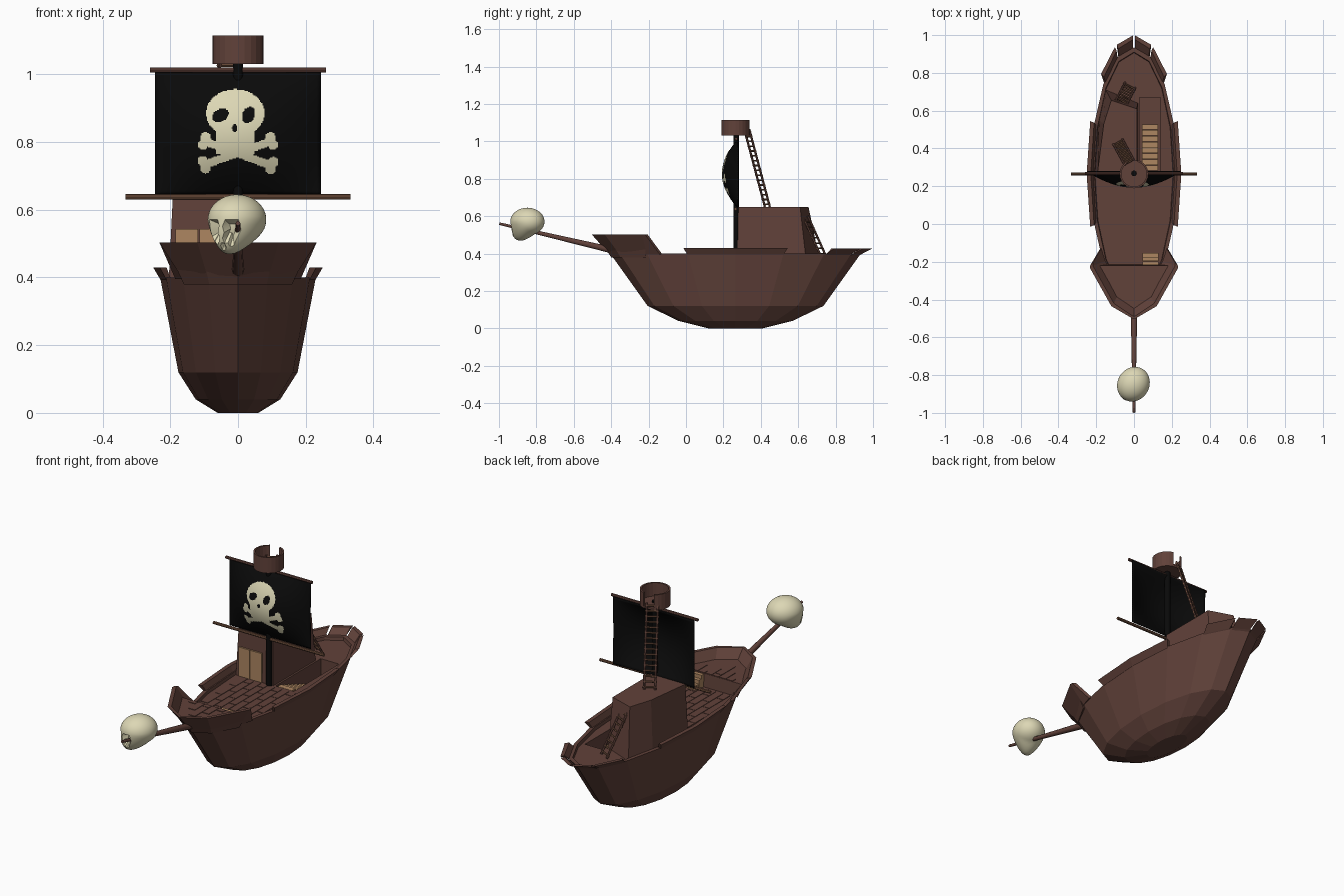
import bpy, bmesh, math
from mathutils import Vector, Matrix

if "Cube" in bpy.data.objects:
    bpy.data.objects.remove(bpy.data.objects["Cube"])

def material(name, rgb):
    m = bpy.data.materials.new(name)
    m.diffuse_color = (*rgb, 1)
    m.use_nodes = True
    m.node_tree.nodes["Principled BSDF"].inputs["Base Color"].default_value = m.diffuse_color
    return m

WOOD = material("dark_wood", (.12, .054, .042))
POLE = material("pole_wood", (.16, .078, .045))
TAN = material("tan_wood", (.42, .24, .12))
BLACK = material("black_cloth", (.003, .003, .003))
BONE = material("bone", (.72, .68, .46))

def mesh(name, verts, faces, mat, fix=True, smooth=None):
    me = bpy.data.meshes.new(name)
    me.from_pydata([tuple(v) for v in verts], [], faces)
    if fix:
        bm = bmesh.new()
        bm.from_mesh(me)
        bmesh.ops.recalc_face_normals(bm, faces=bm.faces)
        bm.to_mesh(me)
        bm.free()
    me.materials.append(mat)
    ob = bpy.data.objects.new(name, me)
    bpy.context.collection.objects.link(ob)
    if smooth:
        bpy.context.view_layer.objects.active = ob
        ob.select_set(True)
        bpy.ops.object.shade_smooth_by_angle(angle=math.radians(smooth))
        ob.select_set(False)
    return ob

def prism_data(parts):
    """Several prisms, each (bottom points, top points), as one vertex and face list."""
    vs, fs = [], []
    for bot, top in parts:
        o, n = len(vs), len(bot)
        vs += list(bot) + list(top)
        fs += [[o + i for i in range(n)][::-1], [o + n + i for i in range(n)]]
        fs += [[o + i, o + (i + 1) % n, o + n + (i + 1) % n, o + n + i] for i in range(n)]
    return vs, fs

def prisms(name, parts, mat, **k):
    return mesh(name, *prism_data(parts), mat, **k)

def box(x0, x1, y0, y1, z0, z1):
    c = [(x0, y0), (x1, y0), (x1, y1), (x0, y1)]
    return [(*p, z0) for p in c], [(*p, z1) for p in c]

def rod(a, b, r0, r1=None, n=8):
    a, b = Vector(a), Vector(b)
    q = (b - a).to_track_quat('Z', 'Y')
    ring = lambda c, r: [c + q @ Vector((r * math.cos(t), r * math.sin(t), 0))
                         for t in (2 * math.pi * i / n for i in range(n))]
    return ring(a, r0), ring(b, r0 if r1 is None else r1)

# ---- hull: elliptical 16-sided rings ----
CY, N = .265, 16
def ell(deg, rx, ry, z):
    t = math.radians(deg)
    return Vector((rx * math.cos(t), CY + ry * math.sin(t), z))

RX, RY = .23, .67
rings = [(.06, .145, 0), (.125, .305, .04), (.176, .47, .12), (RX, RY, .40),
         (.21, .645, .40), (.205, .64, .375)]
verts = [ell(360 * i / N, *r) for r in rings for i in range(N)]
faces = [list(range(N))[::-1]]
for k in range(len(rings) - 1):
    faces += [[k * N + i, k * N + (i + 1) % N, (k + 1) * N + (i + 1) % N, (k + 1) * N + i] for i in range(N)]
mesh("hull", verts, faces, WOOD, fix=False)

# ---- main deck with a hatch opening ----
HX0, HX1, HY0, HY1 = .03, .14, .28, .67
deck = mesh("main_deck", [ell(360 * i / N, .21, .645, .383) for i in range(N)], [list(range(N))], WOOD, fix=False)
bm = bmesh.new()
bm.from_mesh(deck.data)
for co, no in (((HX0, 0, 0), (1, 0, 0)), ((HX1, 0, 0), (1, 0, 0)), ((0, HY0, 0), (0, 1, 0)), ((0, HY1, 0), (0, 1, 0))):
    bmesh.ops.bisect_plane(bm, geom=bm.verts[:] + bm.edges[:] + bm.faces[:], plane_co=co, plane_no=no)
hole = [f for f in bm.faces if HX0 < f.calc_center_median().x < HX1 and HY0 < f.calc_center_median().y < HY1]
bmesh.ops.delete(bm, geom=hole, context='FACES')
bm.to_mesh(deck.data)
bm.free()

# stairwell lining (faces look inward) and stairs going down
vs, fs = prism_data([box(HX0, HX1, HY0, HY1, .29, .383)])
mesh("stairwell", vs, [f[::-1] for i, f in enumerate(fs) if i != 1], WOOD, fix=False)
prisms("hatch_stairs", [box(.042, .128, .282 + .031 * i, .311 + .031 * i, .292, .383 - .011 * i)
                        for i in range(8)], TAN)

# ---- deck planks, staggered ----
def planks(name, y0, y1, z, half):
    parts = []
    for r in range(-5, 5):
        y = y0 - (r % 2) * .06
        while y < y1:
            a, b = max(y, y0), min(y + .118, y1)
            x0, x1 = r * .042 + .0015, (r + 1) * .042 - .0015
            if b - a > .02 and max(abs(x0), abs(x1)) < min(half(a), half(b)):
                parts.append(box(x0, x1, a, b, z - .002, z + .003))
            y += .121
    prisms(name, parts, WOOD)

planks("main_deck_planks", -.2, .262, .383, lambda y: .205 * math.sqrt(1 - ((y - CY) / .64) ** 2) - .002)
planks("fore_deck_planks", -.43, -.222, .455, lambda y: .18 * min(1, (y + .45) / .2))

# ---- bulwark blocks along the sides and stern ----
def bulwark(a0, a1, s, z1):
    t = .022
    lo = [ell(a0, RX, RY, .395), ell(a1, RX, RY, .395), ell(a1, RX - t, RY - t, .38), ell(a0, RX - t, RY - t, .38)]
    hi = [ell(a0, RX * s, RY * s, z1), ell(a1, RX * s, RY * s, z1),
          ell(a1, RX * s - t, RY * s - t, z1), ell(a0, RX * s - t, RY * s - t, z1)]
    return lo, hi

side = [bulwark(a, a + 22.5, 1.09, .43) for a in (-22.5, 0, 157.5, 180)]
prisms("side_bulwarks", side, WOOD)
prisms("stern_bulwarks", [bulwark(a + 1.2, a + 21.3, 1.095, .428) for a in (45, 67.5, 90, 112.5)], WOOD)

# ---- forecastle: flared bow wall and raised deck ----
low = [(0, -.408), (.088, -.355), (.163, -.21), (.185, -.14)]
top = [(0, -.505), (.12, -.435), (.232, -.235), (.232, -.22)]
parts = []
for sx in (1, -1):
    for i in range(3):
        p = lambda q, z, t=0: (sx * max(0, q[0] - t), q[1] + t, z)
        parts.append(([p(low[i], .395), p(low[i + 1], .395), p(low[i + 1], .395, .014), p(low[i], .395, .014)],
                      [p(top[i], .503), p(top[i + 1], .503), p(top[i + 1], .503, .014), p(top[i], .503, .014)]))
prisms("bow_bulwark", parts, WOOD)
def sym(pts, z):
    return [(x, y, z) for x, y in pts] + [(-x, y, z) for x, y in pts[:0:-1]]
prisms("fore_deck", [(sym([(0, -.40), (.085, -.35), (.16, -.215)], .38),
                      sym([(0, -.45), (.102, -.395), (.195, -.22)], .455))], WOOD)
prisms("fore_deck_steps", [box(.045, .13, -.218 + .022 * i, -.198 + .022 * i, .383, .452 - .019 * i)
                           for i in range(3)], TAN)

# ---- cabin with a slanted rear wall, and its door ----
base = [(-.205, .275), (.02, .275), (.02, .64), (-.15, .71), (-.185, .55)]
roof = [(-.192, .28), (.015, .28), (.015, .61), (-.12, .655), (-.16, .53)]
prisms("cabin", [([(*p, .383) for p in base], [(*p, .65) for p in roof])], WOOD)
prisms("cabin_door", [box(-.185, -.118, .268, .277, .385, .543), box(-.114, -.047, .268, .277, .385, .543)], TAN)

# ---- mast, yards, bowsprit ----
prisms("mast", [rod((0, .268, .38), (0, .268, 1.05), .015, .015, 10)], BLACK, smooth=50)
prisms("upper_yard", [rod((-.26, .268, 1.013), (.26, .268, 1.013), .008)], WOOD)
prisms("lower_yard", [rod((-.333, .265, .638), (.333, .265, .638), .008)], POLE)
prisms("bowsprit", [rod((0, -.36, .41), (0, -.998, .56), .019, .007, 10)], WOOD, smooth=50)

# ---- crow's nest with an opening toward the ladder ----
def arc(r, d, z):
    return (r * math.cos(math.radians(d)), .265 + r * math.sin(math.radians(d)), z)
parts = []
for d in range(120, 120 + 315, 15):
    quad = lambda z: [arc(.076, d, z), arc(.076, d + 15, z), arc(.067, d + 15, z), arc(.067, d, z)]
    parts.append((quad(1.03), quad(1.115)))
parts.append(rod((0, .265, 1.031), (0, .265, 1.042), .074, .074, 24))
prisms("crows_nest", parts, WOOD)

# ---- ladders ----
def ladder(name, foot, head, width, rungs):
    a, b = Vector(foot), Vector(head)
    d = b - a
    w = Vector((-d.y, d.x, 0)).normalized() * width / 2
    prisms(name + "_rails", [rod(a + s * w, b + s * w, .006, n=6) for s in (1, -1)], WOOD)
    prisms(name + "_rungs", [rod(a + d * t - w * 1.25, a + d * t + w * 1.25, .005, n=6)
                             for t in ((i + .5) / rungs for i in range(rungs))], POLE)

ladder("mast_ladder", (-.085, .435, .65), (-.025, .325, 1.065), .055, 16)
ladder("cabin_ladder", (-.02, .735, .385), (-.08, .62, .64), .06, 9)

# ---- sail, bulging forward, with a bone emblem laid on it ----
SX, Z0, Z1 = .245, .643, 1.01
def sheet(name, nx, nz, off, mat, keep=lambda x, z: True):
    X = lambda i: SX * (2 * i / nx - 1)
    Z = lambda j: Z0 + (Z1 - Z0) * j / nz
    def pt(i, j):
        u, v = 2 * i / nx - 1, 2 * j / nz - 1
        return (X(i), .276 - .082 * (1 - u * u) * (1 - v * v) - off, Z(j))
    vs = [pt(i, j) for j in range(nz + 1) for i in range(nx + 1)]
    w = nx + 1
    fs = [[j * w + i, j * w + i + 1, (j + 1) * w + i + 1, (j + 1) * w + i]
          for j in range(nz) for i in range(nx) if keep(X(i + .5), Z(j + .5))]
    ob = mesh(name, vs, fs, mat, fix=False)
    bm = bmesh.new()
    bm.from_mesh(ob.data)
    bmesh.ops.delete(bm, geom=[v for v in bm.verts if not v.link_faces], context='VERTS')
    bm.to_mesh(ob.data)
    bm.free()
    ob.data.shade_smooth()
    return ob

def oval(x, z, cx, cz, rx, rz, tilt=0):
    c, s = math.cos(tilt), math.sin(tilt)
    dx, dz = x - cx, z - cz
    return ((dx * c + dz * s) / rx) ** 2 + ((dz * c - dx * s) / rz) ** 2 < 1

def bone(x, z, a, b):
    a, b, p = Vector(a), Vector(b), Vector((x, z))
    d = b - a
    t = max(0, min(1, (p - a).dot(d) / d.length_squared))
    n = Vector((-d.y, d.x)).normalized() * .012
    return (p - a - d * t).length < .012 or any((p - e - s * n).length < .015 for e in (a, b) for s in (1, -1))

def emblem(x, z):
    if (oval(x, z, -.052, .879, .026, .018, .5) or oval(x, z, .031, .88, .018, .025, -.4)
            or oval(x, z, -.01, .842, .008, .011)):
        return False
    head = oval(x, z, -.008, .885, .086, .071)
    jaw = abs(x + .008) < .056 and .765 < z < .86
    return head or jaw or bone(x, z, (-.1, .733), (.1, .803)) or bone(x, z, (-.1, .803), (.1, .73))

sail = sheet("sail", 40, 30, 0, BLACK)
sail.modifiers.new("thickness", 'SOLIDIFY').thickness = .005
sheet("sail_emblem", 150, 112, .002, BONE, emblem)

# ---- skull impaled on the bowsprit, turned to its side ----
bm = bmesh.new()
bmesh.ops.create_icosphere(bm, subdivisions=4, radius=1)
sockets = [(Vector((s * .42, -.86, -.28)).normalized(), .27, .3) for s in (1, -1)]
sockets.append((Vector((0, -.8, -.62)).normalized(), .11, .12))
turn = Matrix.Rotation(math.radians(-30), 3, 'Z')
for v in bm.verts:
    p = v.co.copy()
    depth = sum(k for c, r, k in sockets if (p - c).length < r)
    jaw = max(0, -p.z) * max(0, .35 - p.y)
    q = Vector((p.x * .084 * (1 - .38 * min(1, jaw)), p.y * .094 - .012 * jaw, p.z * .074 - .05 * jaw))
    v.co = turn @ (q * (1 - depth)) + Vector((-.003, -.848, .571))
me = bpy.data.meshes.new("bow_skull")
bm.to_mesh(me)
bm.free()
me.materials.append(BONE)
skull = bpy.data.objects.new("bow_skull", me)
bpy.context.collection.objects.link(skull)
bpy.context.view_layer.objects.active = skull
skull.select_set(True)
bpy.ops.object.shade_smooth_by_angle(angle=math.radians(35))
